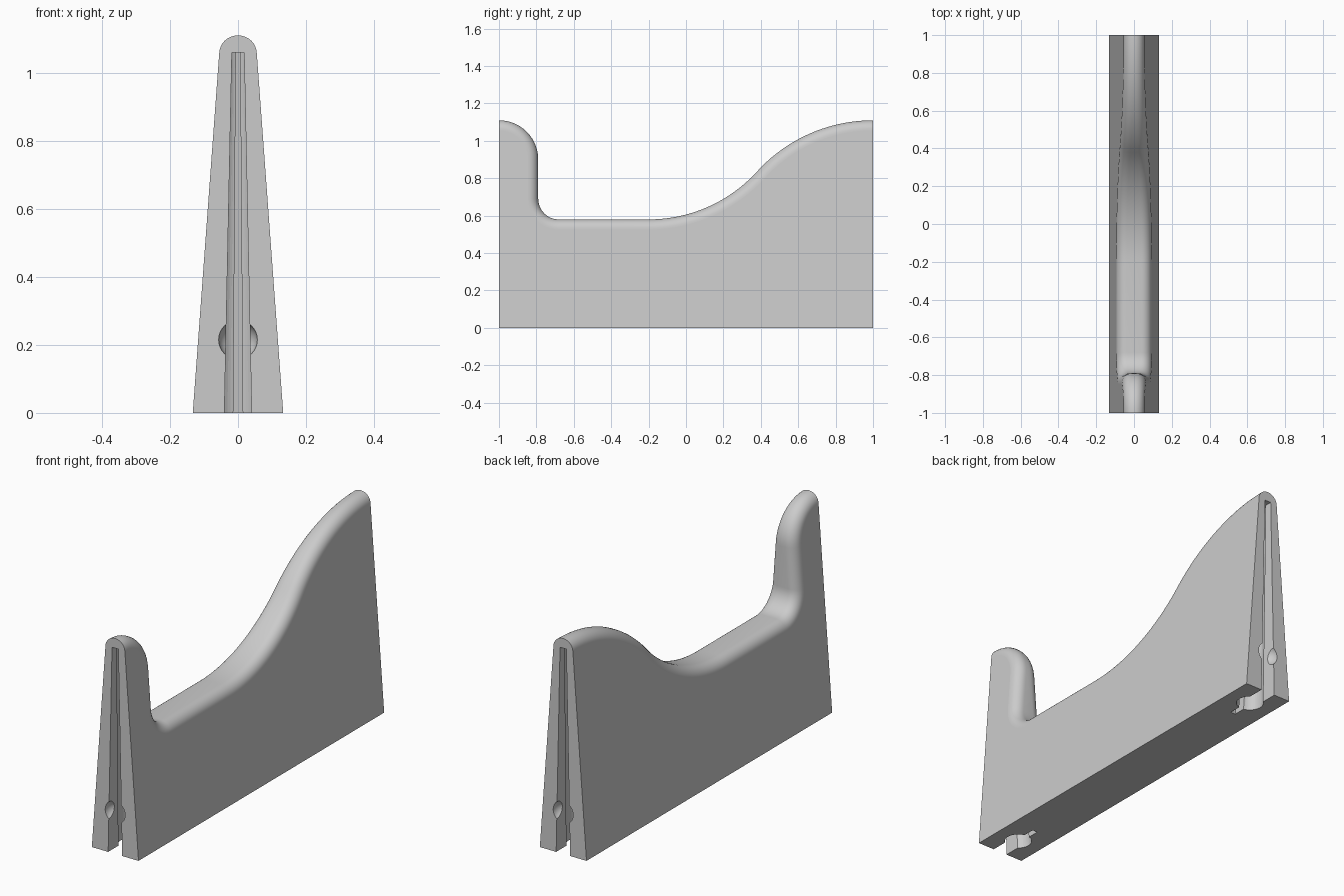
import bpy, bmesh, math

cube = bpy.data.objects.get("Cube")
if cube:
    bpy.data.objects.remove(cube, do_unlink=True)

grey = bpy.data.materials.new("light_grey")
grey.use_nodes = True
COLOUR = (0.6, 0.6, 0.6, 1)
grey.diffuse_color = COLOUR
grey.node_tree.nodes["Principled BSDF"].inputs["Base Color"].default_value = COLOUR

FILLET = 0.054
POCKET_TOP = 1.06


def half_width(z):
    return 0.133 - 0.0735 * z


def make_object(name, bm):
    bmesh.ops.recalc_face_normals(bm, faces=bm.faces)
    mesh = bpy.data.meshes.new(name)
    bm.to_mesh(mesh)
    bm.free()
    mesh.materials.append(grey)
    ob = bpy.data.objects.new(name, mesh)
    bpy.context.collection.objects.link(ob)
    return ob


def arc(cy, cz, r, start, end, steps, side):
    """Points on an arc, each with its outward normal."""
    out = []
    for i in range(steps + 1):
        a = math.radians(start + (end - start) * i / steps)
        c, s = math.cos(a), math.sin(a)
        out.append((cy + r * c, cz + r * s, side * c, side * s))
    return out


# Top outline: short post, saddle, long S-shaped rise
SWEEP = 47.65
outline = arc(-1, 0.9, 0.21, 90, 0, 14, 1)
outline += arc(-0.68, 0.69, 0.11, 180, 270, 12, -1)
outline += arc(-0.2, 1.365, 0.785, 270, 270 + SWEEP, 20, -1)
outline += arc(1, 0.27, 0.84, 90 + SWEEP, 90, 20, 1)[1:]

# Wedge body with a rounded crest following the outline
bm = bmesh.new()
STEPS = 8
rows = []
for y, z, ny, nz in outline:
    inner = half_width(z - FILLET * nz) - FILLET
    row = []
    for side in (1, -1):
        for i in range(STEPS + 1):
            a = math.pi / 2 * (i if side == 1 else STEPS - i) / STEPS
            depth = FILLET * (1 - math.sin(a))
            x = side * (inner + FILLET * math.cos(a))
            row.append(bm.verts.new((x, y - ny * depth, z - nz * depth)))
    rows.append(row)
for r0, r1 in zip(rows, rows[1:]):
    for i in range(len(r0) - 1):
        bm.faces.new((r0[i], r0[i + 1], r1[i + 1], r1[i])).smooth = True
w = half_width(0)
front = [bm.verts.new((x, -1, 0)) for x in (w, -w)]
back = [bm.verts.new((x, 1, 0)) for x in (w, -w)]
bm.faces.new(rows[0] + [front[1], front[0]])
bm.faces.new(rows[-1] + [back[1], back[0]])
bm.faces.new([r[0] for r in rows] + [back[0], front[0]])
bm.faces.new([r[-1] for r in rows] + [back[1], front[1]])
bm.faces.new((front[0], front[1], back[1], back[0]))
body = make_object("wedge_body", bm)


def keyhole():
    """Half outline of the pocket as (x, depth): neck, round bore, slit."""
    r, centre, neck, slit = 0.065, 0.135, 0.04, 0.014
    a0, a1 = math.asin(neck / r), math.pi - math.asin(slit / r)
    half = [(neck, -0.02)]
    for i in range(17):
        a = a0 + (a1 - a0) * i / 16
        half.append((r * math.sin(a), centre - r * math.cos(a)))
    half.append((slit, 0.26))
    return half + [(-x, d) for x, d in reversed(half)]


def cut(cutter):
    cutter.hide_render = True
    cutter.hide_viewport = True
    mod = body.modifiers.new(cutter.name, 'BOOLEAN')
    mod.operation = 'DIFFERENCE'
    mod.solver = 'EXACT'
    mod.object = cutter


# Tapered keyhole pocket and round detent at each end
for end, label in ((-1, "front"), (1, "back")):
    bm = bmesh.new()
    loops = []
    for z in (-0.02, POCKET_TOP):
        s = 1 - 0.52 * z
        loops.append([bm.verts.new((x * s, end * (1 - d * s), z)) for x, d in keyhole()])
    low, high = loops
    n = len(low)
    for i in range(n):
        j = (i + 1) % n
        bm.faces.new((low[i], low[j], high[j], high[i]))
    bm.faces.new(low)
    bm.faces.new(high)
    cut(make_object(label + "_pocket_cutter", bm))

    bm = bmesh.new()
    bmesh.ops.create_uvsphere(bm, u_segments=32, v_segments=16, radius=0.057)
    bmesh.ops.translate(bm, verts=bm.verts, vec=(0, end, 0.215))
    for f in bm.faces:
        f.smooth = True
    cut(make_object(label + "_detent_cutter", bm))

# Apply the cuts and remove the helpers
bpy.context.view_layer.update()
result = bpy.data.meshes.new_from_object(body.evaluated_get(bpy.context.evaluated_depsgraph_get()))
helpers = [m.object for m in body.modifiers]
body.modifiers.clear()
body.data = result
for h in helpers:
    bpy.data.objects.remove(h, do_unlink=True)
